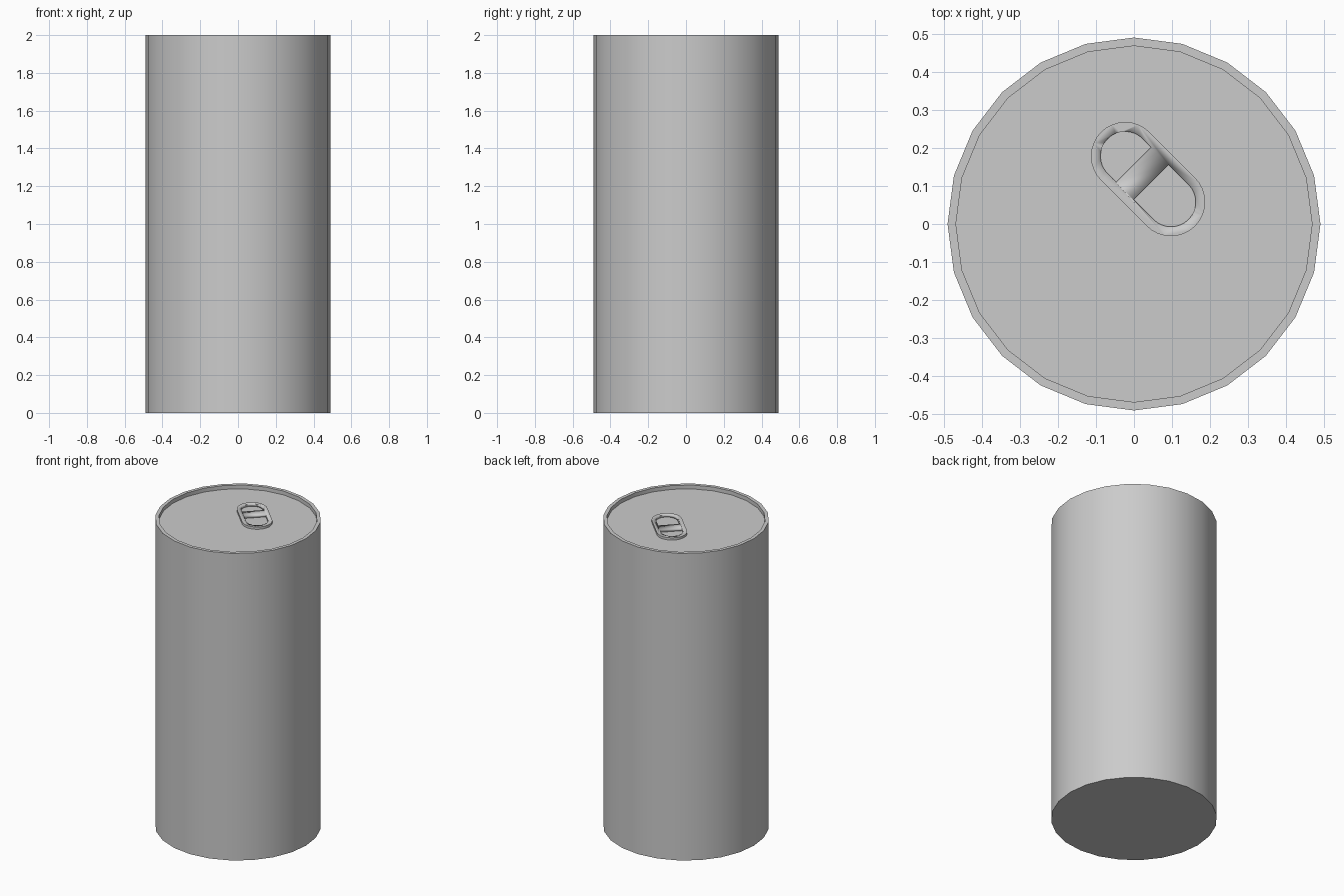
import bpy, bmesh
from math import sin, cos, pi, radians

cube = bpy.data.objects.get("Cube")
if cube:
    bpy.data.objects.remove(cube)

metal = bpy.data.materials.new("plain grey metal")
metal.use_nodes = True
colour = (0.6, 0.6, 0.6, 1)
metal.diffuse_color = colour
metal.node_tree.nodes["Principled BSDF"].inputs["Base Color"].default_value = colour

SIDES, RADIUS, INNER, HEIGHT, LID = 24, 0.49, 0.468, 2.0, 1.975
TAB_TOP, TAB_R, HOLE_R, REACH = 1.99, 0.09, 0.065, 0.085


def finish(name, bm):
    bmesh.ops.recalc_face_normals(bm, faces=bm.faces)
    mesh = bpy.data.meshes.new(name)
    bm.to_mesh(mesh)
    bm.free()
    mesh.materials.append(metal)
    obj = bpy.data.objects.new(name, mesh)
    bpy.context.collection.objects.link(obj)
    bpy.ops.object.select_all(action="DESELECT")
    obj.select_set(True)
    bpy.context.view_layer.objects.active = obj
    bpy.ops.object.shade_smooth_by_angle(angle=radians(30))
    return obj


def arc(centre, radius, start, steps=16):
    """Half circle of points, counter-clockwise from the start angle."""
    return [(centre + radius * cos(start + pi * i / steps),
             radius * sin(start + pi * i / steps)) for i in range(steps + 1)]


def prism(name, outline, bottom, top):
    bm = bmesh.new()
    face = bm.faces.new([bm.verts.new((x, y, bottom)) for x, y in outline])
    grown = bmesh.ops.extrude_face_region(bm, geom=[face])["geom"]
    verts = [v for v in grown if isinstance(v, bmesh.types.BMVert)]
    bmesh.ops.translate(bm, verts=verts, vec=(0, 0, top - bottom))
    return finish(name, bm)


# Can body: closed cylinder with a narrow rim and a sunken lid
bm = bmesh.new()
rings = []
for r, z in [(RADIUS, 0), (RADIUS, HEIGHT), (INNER, HEIGHT), (INNER, LID)]:
    rings.append([bm.verts.new((r * sin(2 * pi * i / SIDES), r * cos(2 * pi * i / SIDES), z))
                  for i in range(SIDES)])
for a, b in zip(rings, rings[1:]):
    for i in range(SIDES):
        j = (i + 1) % SIDES
        bm.faces.new((a[i], a[j], b[j], b[i]))
bm.faces.new(rings[0])
bm.faces.new(rings[-1])
finish("can_body", bm)

# Pull tab: rounded plate with two D-shaped openings
tab = prism("pull_tab", arc(REACH, TAB_R, -pi / 2) + arc(-REACH, TAB_R, pi / 2), LID, TAB_TOP)
cutters = [
    prism("rear_hole_cutter", [(-0.054, HOLE_R)] + arc(-REACH, HOLE_R, pi / 2) + [(-0.054, -HOLE_R)],
          LID - 0.1, HEIGHT + 0.1),
    prism("finger_hole_cutter", [(0.011, -HOLE_R)] + arc(REACH, HOLE_R, -pi / 2) + [(0.011, HOLE_R)],
          LID - 0.1, HEIGHT + 0.1),
]
for cutter in cutters:
    cut = tab.modifiers.new("hole", "BOOLEAN")
    cut.object = cutter
    cut.solver = "EXACT"
    cutter.hide_render = True
    cutter.hide_viewport = True
    cutter.parent = tab
tab.location = (0.037, 0.118, 0)
tab.rotation_euler.z = radians(-45)
